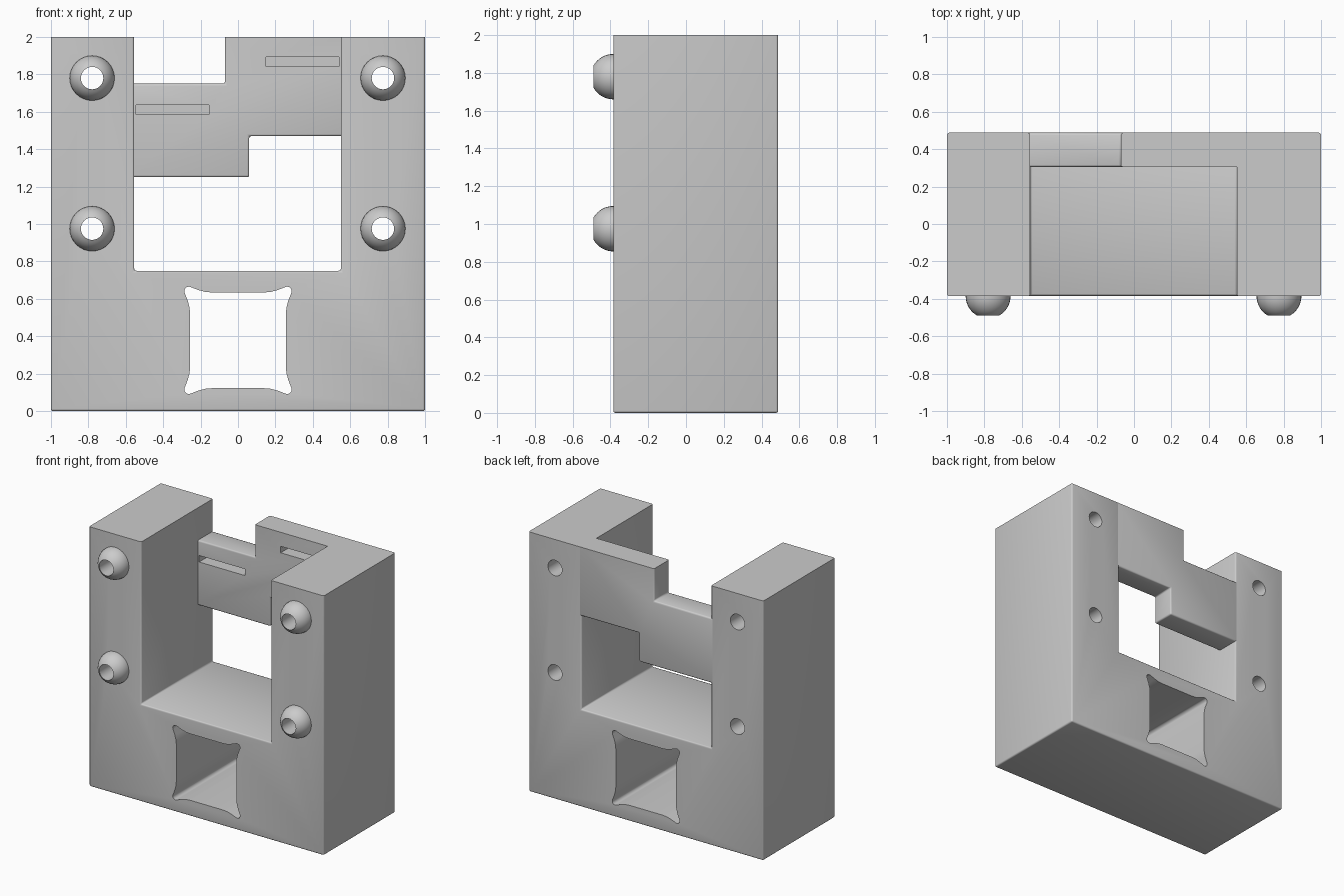
import bpy
import bmesh
from math import sin, cos, pi, radians
from mathutils import Matrix, Vector

if "Cube" in bpy.data.objects:
    bpy.data.objects.remove(bpy.data.objects["Cube"])

FRONT, BACK, WALL, TOP = -0.385, 0.488, 0.305, 2.0
SLOT_L, SLOT_R, SLOT_Z = -0.555, 0.55, 0.75
HOLES = [(x, z) for x in (-0.78, 0.775) for z in (0.975, 1.78)]

grey = bpy.data.materials.new("plain grey")
grey.use_nodes = True
colour = (0.6, 0.6, 0.6, 1)
grey.diffuse_color = colour
grey.node_tree.nodes["Principled BSDF"].inputs["Base Color"].default_value = colour


def make_object(name, bm):
    bmesh.ops.recalc_face_normals(bm, faces=bm.faces)
    mesh = bpy.data.meshes.new(name)
    bm.to_mesh(mesh)
    bm.free()
    mesh.materials.append(grey)
    obj = bpy.data.objects.new(name, mesh)
    bpy.context.collection.objects.link(obj)
    return obj


def prism(name, outline, y0, y1, bevel=0.0):
    """Extrude an (x, z) outline along y and round every edge except the top rim."""
    bm = bmesh.new()
    face = bm.faces.new([bm.verts.new((x, y0, z)) for x, z in outline])
    moved = bmesh.ops.extrude_face_region(bm, geom=[face])["geom"]
    verts = [v for v in moved if isinstance(v, bmesh.types.BMVert)]
    bmesh.ops.translate(bm, verts=verts, vec=(0, y1 - y0, 0))
    if bevel:
        edges = [e for e in bm.edges if any(v.co.z < TOP - 0.001 for v in e.verts)]
        bmesh.ops.recalc_face_normals(bm, faces=bm.faces)
        bmesh.ops.bevel(bm, geom=edges, offset=bevel, segments=3, profile=0.5,
                        affect='EDGES', clamp_overlap=True)
    return make_object(name, bm)


def rect(x0, x1, z0, z1):
    return [(x0, z0), (x1, z0), (x1, z1), (x0, z1)]


def cut(obj, cutters):
    bpy.context.view_layer.objects.active = obj
    for c in cutters:
        mod = obj.modifiers.new("cut", 'BOOLEAN')
        mod.operation, mod.solver, mod.object = 'DIFFERENCE', 'EXACT', c
        bpy.ops.object.modifier_apply(modifier=mod.name)
        bpy.data.objects.remove(c)


def smooth(obj):
    bpy.ops.object.select_all(action='DESELECT')
    obj.select_set(True)
    bpy.context.view_layer.objects.active = obj
    bpy.ops.object.shade_smooth_by_angle(angle=radians(35))


def ring(cx, cz, r, n=32):
    return [(cx + r * cos(2 * pi * i / n), cz + r * sin(2 * pi * i / n)) for i in range(n)]


def relieved_square(cz):
    """Square opening whose corners flare into small round ears."""
    half, ear, tip = 0.256, 0.263, 0.024
    flare = [(half, 0.14), (half + 0.003, 0.175), (half + 0.012, 0.21)]
    arc = [(ear + tip * cos(a), ear + tip * sin(a))
           for a in (radians(d) for d in range(-25, 116, 20))]
    corner = flare + arc + [(b, a) for a, b in reversed(flare)]
    pts = []
    for q in range(4):
        turn = Matrix.Rotation(q * pi / 2, 2)
        pts += [turn @ Vector(p) for p in corner]
    return [(p.x, p.y + cz) for p in pts]


# U-shaped frame, with the lower opening and the screw holes bored through
frame = prism("frame", [(-1, 0), (1, 0), (1, TOP), (SLOT_R, TOP), (SLOT_R, SLOT_Z),
                        (SLOT_L, SLOT_Z), (SLOT_L, TOP), (-1, TOP)], FRONT, BACK, 0.012)
cut(frame, [prism("opening_cutter", relieved_square(0.378), -1, 1)]
    + [prism("hole_cutter", ring(x, z, 0.06), -1, 1) for x, z in HOLES])
smooth(frame)

# Stepped wall across the back of the slot, set into both uprights
inset = 0.03
wall = prism("stepped_wall", [(SLOT_L - inset, 1.25), (0.06, 1.25), (0.06, 1.47),
                              (SLOT_R + inset, 1.47), (SLOT_R + inset, TOP), (-0.07, TOP),
                              (-0.07, 1.75), (SLOT_L - inset, 1.75)], WALL, BACK, 0.012)
cut(wall, [prism("groove_cutter", rect(x, x + 0.39, z, z + 0.05), 0, WALL + 0.1)
           for x, z in ((-0.545, 1.585), (0.15, 1.842))])
smooth(wall)

# Domed collars around the screw holes
for i, (x, z) in enumerate(HOLES):
    bm = bmesh.new()
    dome = [(0.12 * cos(a), FRONT - 0.12 * sin(a))
            for a in (radians(60) * k / 8 for k in range(9))]
    profile = [(0.06, FRONT + 0.01), (0.12, FRONT + 0.01)] + dome
    verts = [bm.verts.new((r, y, 0)) for r, y in profile]
    edges = [bm.edges.new((a, b)) for a, b in zip(verts, verts[1:] + verts[:1])]
    bmesh.ops.spin(bm, geom=verts + edges, cent=(0, 0, 0), axis=(0, 1, 0),
                   angle=2 * pi, steps=32)
    bmesh.ops.remove_doubles(bm, verts=bm.verts, dist=0.0005)
    bmesh.ops.translate(bm, verts=bm.verts, vec=(x, 0, z))
    smooth(make_object(f"collar_{i + 1}", bm))
